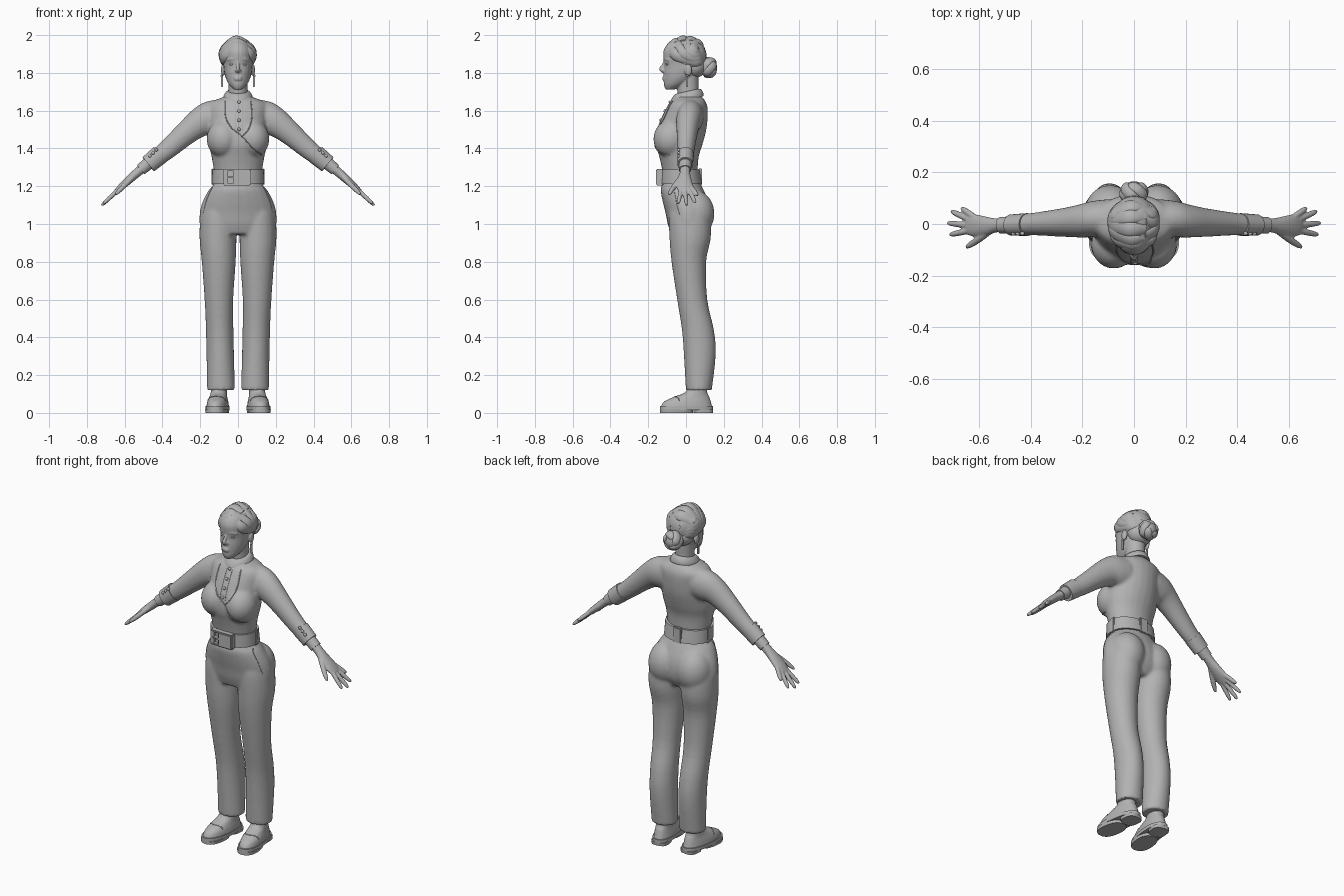
import bpy, bmesh, math
from mathutils import Vector, Matrix
from mathutils.bvhtree import BVHTree

cube = bpy.data.objects.get("Cube")
if cube:
    bpy.data.objects.remove(cube)

clay = bpy.data.materials.new("clay grey")
clay.use_nodes = True
clay.diffuse_color = (0.45, 0.45, 0.45, 1)
clay.node_tree.nodes["Principled BSDF"].inputs["Base Color"].default_value = clay.diffuse_color
Y = Vector((0, 1, 0))
made = []


def spline(rows, steps):
    """Smooth interpolation through rows of numbers."""
    out = []
    for i in range(len(rows) - 1):
        p = [rows[max(0, min(len(rows) - 1, i + k))] for k in (-1, 0, 1, 2)]
        for s in range(steps):
            t = s / steps
            out.append([b + .5 * t * (c - a + t * (2*a - 5*b + 4*c - d + t * (3*(b - c) + d - a)))
                        for a, b, c, d in zip(*p)])
    return out + [list(rows[-1])]


def loft(bm, rows, sides=24, steps=4, level=False, power=2.0, centre=None, tilt=0, side=1):
    """Skin over oval rings given as x, y, z, radius a, radius b."""
    rows = spline([(side * r[0],) + tuple(r[1:]) for r in rows], steps)
    pts = [Vector(r[:3]) for r in rows]
    rings = []
    for i, (p, r) in enumerate(zip(pts, rows)):
        t = (pts[min(i + 1, len(pts) - 1)] - pts[max(i - 1, 0)]).normalized()
        if level:
            t = Vector((0, 0, 1))
        a = Y.cross(t).normalized()
        if centre is not None:
            a = p - centre
            a = (a - t * a.dot(t)).normalized()
        b = t.cross(a)
        ring = []
        for k in range(sides):
            c, s = math.cos(math.tau * k / sides), math.sin(math.tau * k / sides)
            c, s = (math.copysign(abs(w) ** (2 / power), w) for w in (c, s))
            v = p + a * c * r[3] + b * s * r[4]
            v.z += tilt * (v.y - p.y)
            ring.append(bm.verts.new(v))
        rings.append(ring)
    for lo, hi in zip(rings, rings[1:]):
        for k in range(sides):
            n = (k + 1) % sides
            bm.faces.new((lo[k], lo[n], hi[n], hi[k]))
    bm.faces.new(rings[0])
    bm.faces.new(rings[-1])


def body(bm, rows, **kw):
    """Level loft from rows of z, half width, front y, back y."""
    loft(bm, [(0, (f + b) / 2, z, w, (b - f) / 2) for z, w, f, b in rows], level=True, **kw)


def ball(bm, at, size):
    m = Matrix.Translation(at) @ Matrix.Diagonal((*size, 1))
    bmesh.ops.create_uvsphere(bm, u_segments=24, v_segments=14, radius=1, matrix=m)


def box(bm, at, size, bevel=.004):
    m = Matrix.Translation(at) @ Matrix.Diagonal((*size, 1))
    vs = bmesh.ops.create_cube(bm, size=1, matrix=m)["verts"]
    edges = list({e for v in vs for e in v.link_edges})
    bmesh.ops.bevel(bm, geom=edges, offset=bevel, segments=2, affect='EDGES')


def finish(bm, name, voxel=0, smooth=4):
    """Turn the bmesh into an object, optionally fusing its pieces."""
    bmesh.ops.recalc_face_normals(bm, faces=bm.faces[:])
    me = bpy.data.meshes.new(name)
    bm.to_mesh(me)
    bm.free()
    ob = bpy.data.objects.new(name, me)
    bpy.context.collection.objects.link(ob)
    if voxel:
        r = ob.modifiers.new("fuse", 'REMESH')
        r.mode, r.voxel_size = 'VOXEL', voxel
        s = ob.modifiers.new("soften", 'SMOOTH')
        s.factor, s.iterations = .5, smooth
        fused = bpy.data.meshes.new_from_object(ob.evaluated_get(bpy.context.evaluated_depsgraph_get()))
        ob.modifiers.clear()
        ob.data = fused
    ob.data.materials.clear()
    ob.data.materials.append(clay)
    made.append(ob)
    return ob


def project(ob, points, ray=Y):
    """Drop points on to the surface of an object along a ray."""
    tree = BVHTree.FromPolygons([v.co for v in ob.data.vertices],
                                [p.vertices[:] for p in ob.data.polygons])
    hits = [tree.ray_cast(Vector(p) - ray, ray)[0] for p in points]
    return [h for h in hits if h]


def seam(bm, ob, points, r=.003, ray=Y):
    hits = project(ob, spline(points, 6), ray)
    if len(hits) > 2:
        loft(bm, [(*h, r, r) for h in hits], sides=8, steps=1)


# Trousers
bm = bmesh.new()
body(bm, [(1.25, .12, -.122, .062), (1.21, .128, -.128, .078), (1.18, .155, -.135, .094),
          (1.12, .187, -.124, .12), (1.06, .203, -.109, .13), (1.0, .204, -.097, .122), (.945, .19, -.078, .09)])
for s in (1, -1):
    ball(bm, (s * .092, .045, 1.055), (.1, .106, .125))
    loft(bm, [(.1, .01, 1.14, .06, .08), (.104, .018, 1.06, .092, .108), (.106, .022, .93, .098, .11),
              (.102, .015, .8, .09, .092), (.101, .033, .6, .076, .08), (.097, .063, .44, .073, .085),
              (.094, .073, .31, .073, .085), (.09, .068, .12, .074, .069)], level=True, side=s)
trousers = finish(bm, "trousers", .008, 10)

bm = bmesh.new()
for s in (1, -1):
    seam(bm, trousers, [(s * .135, 0, 1.195), (s * .165, 0, 1.13), (s * .187, 0, 1.05)], .002)
finish(bm, "pocket_edges")

# Jacket with sleeves
bm = bmesh.new()
body(bm, [(1.24, .12, -.124, .062), (1.29, .129, -.127, .062), (1.36, .141, -.143, .068),
          (1.42, .154, -.158, .087), (1.5, .154, -.152, .108), (1.57, .153, -.126, .115),
          (1.62, .157, -.1, .114), (1.646, .143, -.085, .105), (1.664, .1, -.07, .093), (1.68, .062, -.06, .08)])
for s in (1, -1):
    ball(bm, (s * .078, -.08, 1.45), (.088, .093, .1))
    loft(bm, [(.09, .025, 1.57, .09, .072), (.15, .02, 1.56, .09, .07), (.2, .012, 1.538, .078, .065),
              (.27, .006, 1.485, .064, .056), (.385, 0, 1.385, .051, .044), (.47, -.003, 1.325, .044, .038)], side=s)
jacket = finish(bm, "jacket", .008, 9)

# Wrapped neckline and shirt placket
bm = bmesh.new()
seam(bm, jacket, [(-.068, 0, 1.65), (-.066, 0, 1.57), (-.035, 0, 1.51), (.02, 0, 1.465), (.08, 0, 1.4), (.128, 0, 1.365)])
seam(bm, jacket, [(.068, 0, 1.65), (.074, 0, 1.57), (.055, 0, 1.5), (.022, 0, 1.465)])
for x in (-.012, .022):
    seam(bm, jacket, [(x, 0, 1.645), (x, 0, 1.57), (x, 0, 1.49)], .0015)
finish(bm, "neckline")

bm = bmesh.new()
for h in project(jacket, [(.005, 0, 1.645 - .048 * i) for i in range(4)]):
    ball(bm, h, (.009, .007, .009))
finish(bm, "shirt_buttons")

# Turned back cuffs with buttons, and shirt cuffs
bm = bmesh.new()
for s in (1, -1):
    loft(bm, [(.412, -.002, 1.368, .052, .044), (.475, -.004, 1.316, .048, .041)], steps=1, side=s)
    loft(bm, [(.46, -.003, 1.333, .035, .033), (.515, -.005, 1.287, .031, .032)], steps=1, side=s)
    for i in range(3):
        ball(bm, (s * (.432 + .017 * i), -.037, 1.392 - .016 * i), (.009, .008, .009))
finish(bm, "cuffs")

# Hands
bm = bmesh.new()
fingers = [((.615, .025), (.668, .062)), ((.63, .014), (.708, .05)), ((.635, -.006), (.722, .004)),
           ((.63, -.024), (.713, -.042))]
for s in (1, -1):
    loft(bm, [(.46, -.003, 1.335, .028, .03), (.53, -.005, 1.275, .024, .027), (.57, -.008, 1.24, .022, .036),
              (.615, -.006, 1.2, .018, .043), (.645, -.004, 1.172, .012, .037)], side=s)
    for (x0, y0), (x1, y1) in fingers:
        rows = []
        for t, r in ((0, .012), (.5, .012), (.85, .01), (1, .005)):
            x = x0 + (x1 - x0) * t
            rows.append((x, y0 + (y1 - y0) * t, 1.195 - .95 * (x - .62), r, r))
        loft(bm, rows, sides=12, side=s)
    loft(bm, [(.55, -.02, 1.255, .014, .014), (.6, -.058, 1.205, .014, .014), (.635, -.082, 1.17, .011, .011),
              (.65, -.09, 1.155, .005, .005)], sides=12, side=s)
finish(bm, "hands", .0045, 2)

# Belt with buckle and loops
bm = bmesh.new()
body(bm, [(1.212, .138, -.138, .085), (1.288, .136, -.136, .073)], steps=1, sides=48, power=2.2)
finish(bm, "belt")
bm = bmesh.new()
box(bm, (.022, -.139, 1.248), (.092, .04, .088), .006)
box(bm, (-.066, -.132, 1.248), (.022, .04, .088))
for z in (1.21, 1.286):
    box(bm, (-.035, -.138, z), (.075, .035, .012))
box(bm, (-.04, -.142, 1.248), (.05, .03, .008), .002)
for s in (1, -1):
    box(bm, (s * .132, -.02, 1.25), (.014, .03, .09))
box(bm, (0, .076, 1.25), (.05, .02, .09))
finish(bm, "buckle_and_loops")

# Shirt collar
bm = bmesh.new()
loft(bm, [(0, .006, 1.658, .079, .088), (0, .006, 1.676, .077, .085), (0, .008, 1.698, .064, .071),
          (0, .008, 1.703, .052, .058)], sides=40, steps=3, level=True, tilt=.22)
finish(bm, "collar")

# Head, neck and face
bm = bmesh.new()
loft(bm, [(0, .022, 1.63, .06, .058), (0, .01, 1.7, .051, .056), (0, .01, 1.8, .054, .058)], level=True)
body(bm, [(1.712, .022, -.108, -.06), (1.735, .045, -.117, -.005), (1.765, .062, -.118, .04),
          (1.8, .072, -.118, .07), (1.84, .077, -.115, .085), (1.88, .08, -.12, .09),
          (1.92, .077, -.118, .09), (1.96, .055, -.09, .07), (1.985, .02, -.03, .02)])
loft(bm, [(0, -.11, 1.862, .006, .008), (0, -.121, 1.838, .008, .01), (0, -.13, 1.82, .011, .013),
          (0, -.118, 1.805, .01, .008)], sides=12)
for z, r in ((1.776, .006), (1.766, .007)):
    ball(bm, (0, -.114, z), (.022, .012, r))
for s in (1, -1):
    ball(bm, (s * .01, -.119, 1.813), (.008, .009, .007))
    ball(bm, (s * .079, .012, 1.815), (.011, .02, .032))
    loft(bm, [(.016, -.11, 1.868, .004, .005), (.035, -.106, 1.874, .005, .006), (.056, -.09, 1.866, .003, .004)],
         sides=8, side=s)
finish(bm, "head", .0045, 3)
bm = bmesh.new()
for s in (1, -1):
    ball(bm, (s * .033, -.097, 1.846), (.014, .011, .007))
finish(bm, "eyes")

# Drop earrings
bm = bmesh.new()
for s in (1, -1):
    ball(bm, (s * .086, .006, 1.785), (.006, .006, .007))
    box(bm, (s * .084, .006, 1.754), (.011, .011, .056), .002)
finish(bm, "earrings")

# Hair swept over from a side parting into a bun
bm = bmesh.new()
ball(bm, (0, .012, 1.888), (.09, .097, .1))
ball(bm, (0, .045, 1.835), (.073, .062, .062))
skull, radii = Vector((0, 0, 1.888)), Vector((.082, .1, .092))


def lock(bm, directions, mid, size, thick, width):
    rows = []
    for i, d in enumerate(directions):
        p = mid + Vector(d).normalized() * size
        k = .6 if i in (0, len(directions) - 1) else 1
        rows.append((*p, thick * k, width * k))
    loft(bm, rows, sides=16, steps=6, centre=mid)


for i, y in enumerate((-1.4, -.75, -.2, .3, .85)):
    drop = .0 if i == 0 else .1 + .12 * i
    lock(bm, [(.55, y, .85), (-.2, y, .95), (-.95, y * .5 + .1, drop), (-.85, .45, -.3 + .17 * i),
              (-.3, .9, -.5 + .17 * i)], skull, radii, .02, .033)
for i, y in enumerate((-1.2, -.5, .1, .7)):
    lock(bm, [(.5, y, .85), (.95, y * .6 + .1, .1 + .16 * i), (.8, .5, -.3 + .18 * i), (.3, .9, -.5 + .18 * i)],
         skull, radii, .019, .031)
finish(bm, "hair")

bm = bmesh.new()
bun = Vector((0, .118, 1.828))
ball(bm, bun, (.051, .047, .051))
for i in range(5):
    a = math.tau * i / 5
    path = [(math.cos(a + .55 * k), -.6 + .45 * k, math.sin(a + .55 * k)) for k in range(5)]
    lock(bm, path, bun, Vector((.045, .044, .045)), .012, .021)
finish(bm, "hair_bun")

# Shoes
for s, name in ((1, "left"), (-1, "right")):
    place = Matrix.Translation((s * .108, 0, 0)) @ Matrix.Rotation(s * math.radians(7), 4, 'Z')
    bm = bmesh.new()
    loft(bm, [(0, .003, .016, .06, .142), (0, .003, .036, .06, .142)], sides=40, steps=1, level=True, power=2.4)
    loft(bm, [(0, -.05, 0, .056, .088), (0, -.05, .018, .059, .088)], sides=32, steps=1, level=True, power=2.4)
    loft(bm, [(0, .092, 0, .048, .05), (0, .092, .018, .05, .052)], sides=32, steps=1, level=True, power=3)
    sole = finish(bm, name + "_shoe_sole")
    bm = bmesh.new()
    loft(bm, [(0, .003, .034, .057, .136), (0, .008, .06, .053, .124), (0, .03, .085, .046, .094),
              (0, .055, .11, .042, .058), (0, .066, .16, .04, .047)], sides=32, level=True, power=2.2)
    upper = finish(bm, name + "_shoe_upper")
    bm = bmesh.new()
    seam(bm, upper, [(-.048, -.04, .1), (0, -.06, .1), (.048, -.04, .1)], .0025, Vector((0, 0, -1)))
    strap = finish(bm, name + "_shoe_strap")
    for ob in (sole, upper, strap):
        ob.data.transform(place)

# Smooth shading with sharp edges kept
bpy.ops.object.select_all(action='DESELECT')
for ob in made:
    ob.select_set(True)
bpy.context.view_layer.objects.active = made[0]
bpy.ops.object.shade_smooth_by_angle(angle=math.radians(40))
